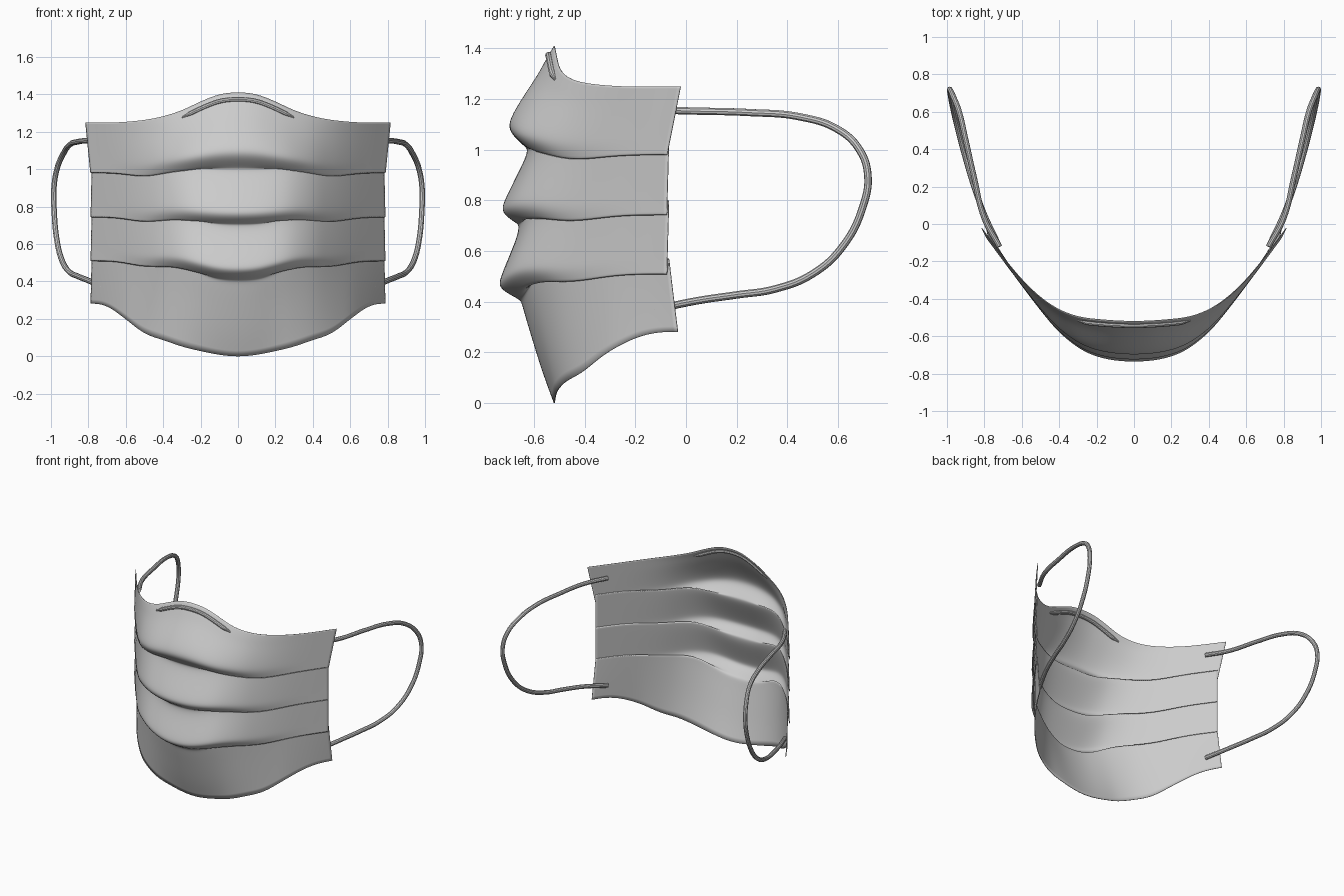
import bpy, bmesh, math

if "Cube" in bpy.data.objects:
    bpy.data.objects.remove(bpy.data.objects["Cube"])


def curve1d(pts):
    """Smooth cubic interpolation through (x, value) pairs, even about x = 0."""
    n = len(pts)
    m = [0.0] * n
    for i in range(1, n - 1):
        m[i] = (pts[i + 1][1] - pts[i - 1][1]) / (pts[i + 1][0] - pts[i - 1][0])
    m[-1] = (pts[-1][1] - pts[-2][1]) / (pts[-1][0] - pts[-2][0])

    def f(x):
        x = min(abs(x), pts[-1][0])
        i = next(k for k in range(n - 1) if x <= pts[k + 1][0])
        (x0, a), (x1, b) = pts[i], pts[i + 1]
        d = x1 - x0
        t = (x - x0) / d
        return ((2*t**3 - 3*t*t + 1) * a + (t**3 - 2*t*t + t) * d * m[i]
                + (3*t*t - 2*t**3) * b + (t**3 - t*t) * d * m[i + 1])
    return f


# Shape functions across the width
base = curve1d([(0, -.52), (.2, -.512), (.3, -.5), (.4, -.465), (.5, -.4),
                (.6, -.305), (.7, -.185), (.785, -.07), (.815, -.03)])
bulge = curve1d([(0, 1), (.2, .9), (.4, .5), (.5, .25), (.6, .08), (.7, 0), (.82, 0)])
rise = curve1d([(0, 1), (.1, .93), (.2, .69), (.3, .4), (.4, .2), (.5, .08), (.65, 0), (.82, 0)])
chin = curve1d([(0, 1), (.25, .86), (.4, .69), (.5, .56), (.6, .29), (.68, .08),
                (.74, 0), (.82, 0)])

# Panels: (edge top z, edge bottom z, centre profile as (z, outward bulge))
panels = [
    (1.25, .98, [(1.41, 0), (1.36, .03), (1.30, .06), (1.2, .128), (1.12, .175), (1.08, .178),
                 (1.045, .15), (1.01, .11)]),
    (1.04, .742, [(1.0, .105), (.97, .11), (.88, .155), (.79, .2), (.76, .205),
                  (.735, .185), (.71, .145)]),
    (.80, .508, [(.70, .138), (.66, .143), (.57, .18), (.49, .213), (.46, .217),
                 (.435, .185), (.412, .14)]),
    (.57, .28, [(.40, .128), (.36, .118), (.25, .085), (.12, .045), (0, 0)]),
]


def build_mask():
    bm = bmesh.new()
    crease = bm.edges.layers.float.new('crease_edge')
    cols = 40
    rows = []
    for p, (top, bottom, prof) in enumerate(panels):
        for k, (zc, out) in enumerate(prof):
            t = (prof[0][0] - zc) / (prof[0][0] - prof[-1][0])
            width = .815 - .027 * t if p == 0 else .780 + .007 * t
            fold = (k == 0 and p > 0) or (k == len(prof) - 1 and p < 3)
            dip_w = t if p == 0 else (1 - t if p == 3 else 1)
            row = []
            for c in range(cols + 1):
                x = width * (2 * c / cols - 1)
                h = rise(x)
                if p == 3:
                    h += (chin(x) - h) * t
                ze = top + (bottom - top) * t
                z = ze + (zc - ze) * h - .02 * dip_w * math.exp(-((abs(x) - .5) / .12) ** 2)
                y = base(x) - out * bulge(x) + .009 * (1 - 2 * t) * (1 - rise(x))
                if p == 3:
                    y += .045 * t * max(0, (abs(x) - .6) / .19)
                row.append(bm.verts.new((x, y, z)))
            rows.append((row, fold))
    for (a, _), (b, _) in zip(rows, rows[1:]):
        for c in range(cols):
            bm.faces.new((a[c], b[c], b[c + 1], a[c + 1]))
    # sharpen the pleat folds towards the sides
    for row, fold in rows:
        if fold:
            for c in range(cols):
                bm.edges.get((row[c], row[c + 1]))[crease] = .9 * (1 - rise(row[c].co.x))
    for f in bm.faces:
        f.smooth = True
    me = bpy.data.meshes.new("mask_body")
    bm.to_mesh(me)
    bm.free()
    ob = bpy.data.objects.new("mask_body", me)
    bpy.context.collection.objects.link(ob)
    sub = ob.modifiers.new("smooth", 'SUBSURF')
    sub.levels = sub.render_levels = 2
    sub.boundary_smooth = 'PRESERVE_CORNERS'
    sol = ob.modifiers.new("cloth", 'SOLIDIFY')
    sol.thickness = .004
    sol.offset = 0


def tube(name, pts, radius, taper=False):
    cu = bpy.data.curves.new(name, 'CURVE')
    cu.dimensions = '3D'
    cu.bevel_depth = radius
    cu.bevel_resolution = 3
    cu.resolution_u = 8
    cu.use_fill_caps = True
    sp = cu.splines.new('BEZIER')
    sp.bezier_points.add(len(pts) - 1)
    for i, (bp, co) in enumerate(zip(sp.bezier_points, pts)):
        bp.co = co
        bp.handle_left_type = bp.handle_right_type = 'AUTO'
        if taper and i in (0, len(pts) - 1):
            bp.radius = .4
    ob = bpy.data.objects.new(name, cu)
    bpy.context.collection.objects.link(ob)
    bpy.ops.object.select_all(action='DESELECT')
    ob.select_set(True)
    bpy.context.view_layer.objects.active = ob
    bpy.ops.object.convert(target='MESH')
    bpy.ops.object.shade_smooth_by_angle()


# Pleated cloth
build_mask()

# Nose wire embossed under the top edge
wire = []
for i in range(13):
    x = -.3 + .05 * i
    wire.append((x, base(x) - .022 * bulge(x), 1.25 + .16 * rise(x) - .037))
tube("nose_wire", wire, .014, taper=True)

# Elastic ear loops, attached inside the side edges
loop = [(.72, -.12, 1.157), (.80, .03, 1.153), (.855, .25, 1.147), (.90, .45, 1.13),
        (.935, .6, 1.08), (.968, .685, 1.0), (.984, .718, .9), (.983, .70, .78),
        (.968, .62, .62), (.94, .5, .51), (.90, .35, .45), (.855, .2, .427),
        (.80, .05, .405), (.72, -.12, .37)]
for side, name in ((1, "ear_loop_left"), (-1, "ear_loop_right")):
    tube(name, [(side * x, y, z) for x, y, z in loop], .015)
